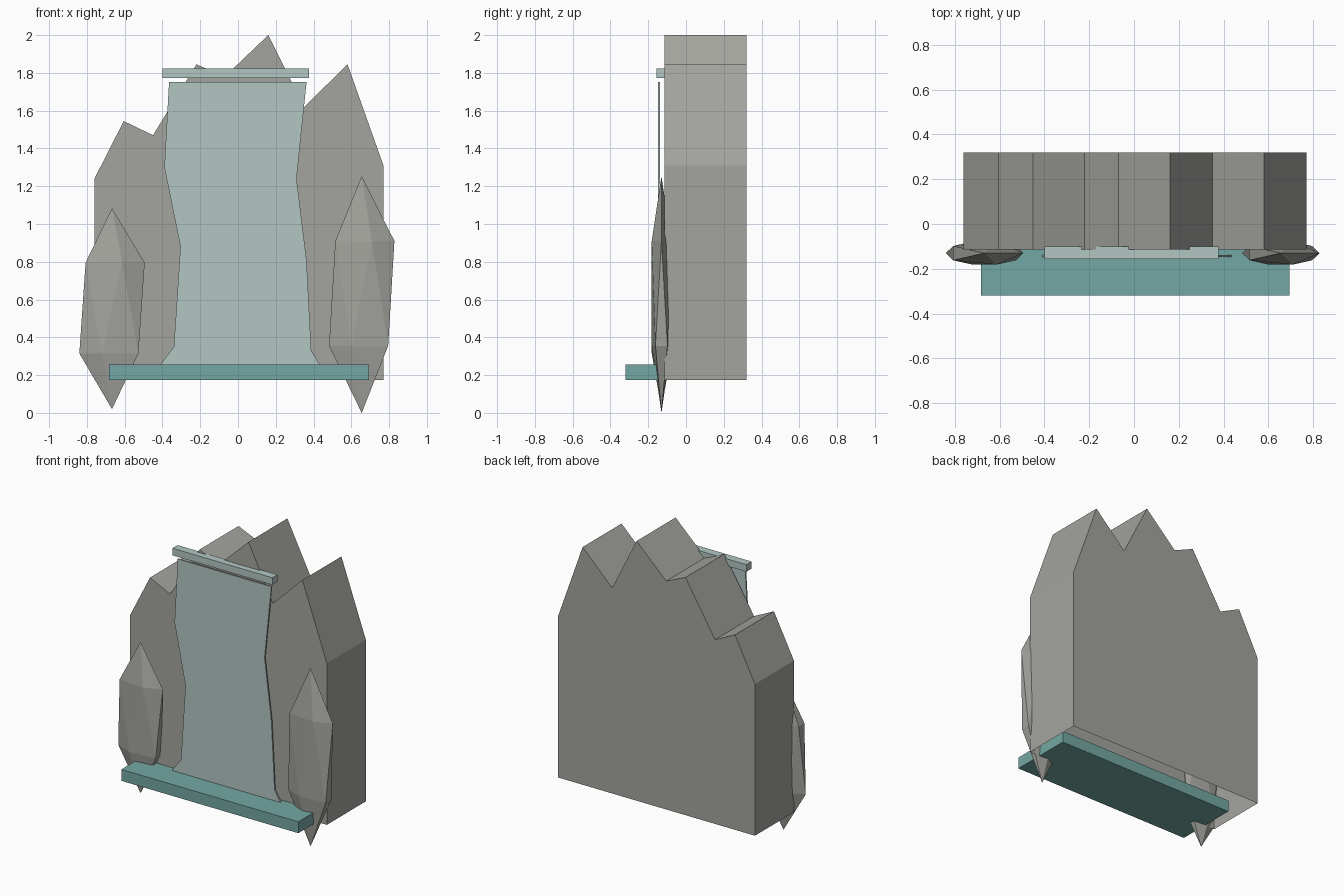
import bpy, bmesh
from math import cos, sin, pi

cube = bpy.data.objects.get("Cube")
if cube:
    bpy.data.objects.remove(cube, do_unlink=True)


def material(name, rgb):
    m = bpy.data.materials.new(name)
    m.use_nodes = True
    m.diffuse_color = (*rgb, 1)
    m.node_tree.nodes["Principled BSDF"].inputs["Base Color"].default_value = (*rgb, 1)
    return m


stone = material("stone grey", (0.37, 0.37, 0.345))
pale_water = material("pale water", (0.445, 0.565, 0.54))
pool_water = material("teal pool", (0.175, 0.39, 0.37))


def finish(name, bm, mat):
    bmesh.ops.recalc_face_normals(bm, faces=bm.faces)
    mesh = bpy.data.meshes.new(name)
    bm.to_mesh(mesh)
    bm.free()
    mesh.materials.append(mat)
    ob = bpy.data.objects.new(name, mesh)
    bpy.context.collection.objects.link(ob)
    return ob


def slab(name, outline, y0, y1, mat, open_bottom=False):
    """Front outline (x, z) extruded from y0 to y1; first edge is the bottom."""
    bm = bmesh.new()
    front = [bm.verts.new((x, y0, z)) for x, z in outline]
    back = [bm.verts.new((x, y1, z)) for x, z in outline]
    bm.faces.new(front)
    bm.faces.new(back[::-1])
    n = len(outline)
    for i in range(1 if open_bottom else 0, n):
        j = (i + 1) % n
        bm.faces.new((front[i], back[i], back[j], front[j]))
    return finish(name, bm, mat)


def box(name, x0, x1, y0, y1, z0, z1, mat):
    return slab(name, [(x0, z0), (x1, z0), (x1, z1), (x0, z1)], y0, y1, mat)


def crystal_rock(name, x, bottom, low, high, top):
    """Five-sided faceted boulder: two counter-rotated rings between two tips."""
    y, rx, ry, sides = -0.13, 0.173, 0.054, 5

    def ring(z, turn):
        angles = [turn + 2 * pi * i / sides for i in range(sides)]
        return [bm.verts.new((x + rx * cos(a), y + ry * sin(a), z)) for a in angles]

    bm = bmesh.new()
    upper, lower = ring(high, 0), ring(low, pi / sides)
    tip, foot = bm.verts.new((x, y, top)), bm.verts.new((x, y, bottom))
    for i in range(sides):
        j = (i + 1) % sides
        bm.faces.new((upper[i], upper[j], tip))
        bm.faces.new((lower[j], lower[i], foot))
        bm.faces.new((upper[j], upper[i], lower[i]))
        bm.faces.new((lower[i], lower[j], upper[j]))
    return finish(name, bm, stone)


# Jagged cliff, a hollow shell open underneath
slab("cliff", [(-0.76, 0.175), (0.77, 0.175), (0.77, 1.31), (0.58, 1.845),
               (0.35, 1.62), (0.16, 2.0), (-0.07, 1.78), (-0.22, 1.845),
               (-0.45, 1.47), (-0.605, 1.545), (-0.76, 1.24)],
     -0.113, 0.32, stone, open_bottom=True)

# Falling sheet of water with its lip and pool
slab("water_sheet", [(-0.415, 0.25), (0.437, 0.25), (0.388, 0.33), (0.363, 0.81),
                     (0.31, 1.24), (0.363, 1.753), (-0.365, 1.753), (-0.39, 1.30),
                     (-0.305, 0.88), (-0.34, 0.35)],
     -0.148, -0.138, pale_water)
box("water_lip", -0.40, 0.377, -0.157, -0.10, 1.773, 1.823, pale_water)
box("pool", -0.683, 0.693, -0.32, 0.12, 0.175, 0.255, pool_water)

# Faceted boulders on both sides
crystal_rock("right_boulder", -0.667, 0.02, 0.315, 0.795, 1.083)
crystal_rock("left_boulder", 0.655, 0.0, 0.355, 0.91, 1.253)
